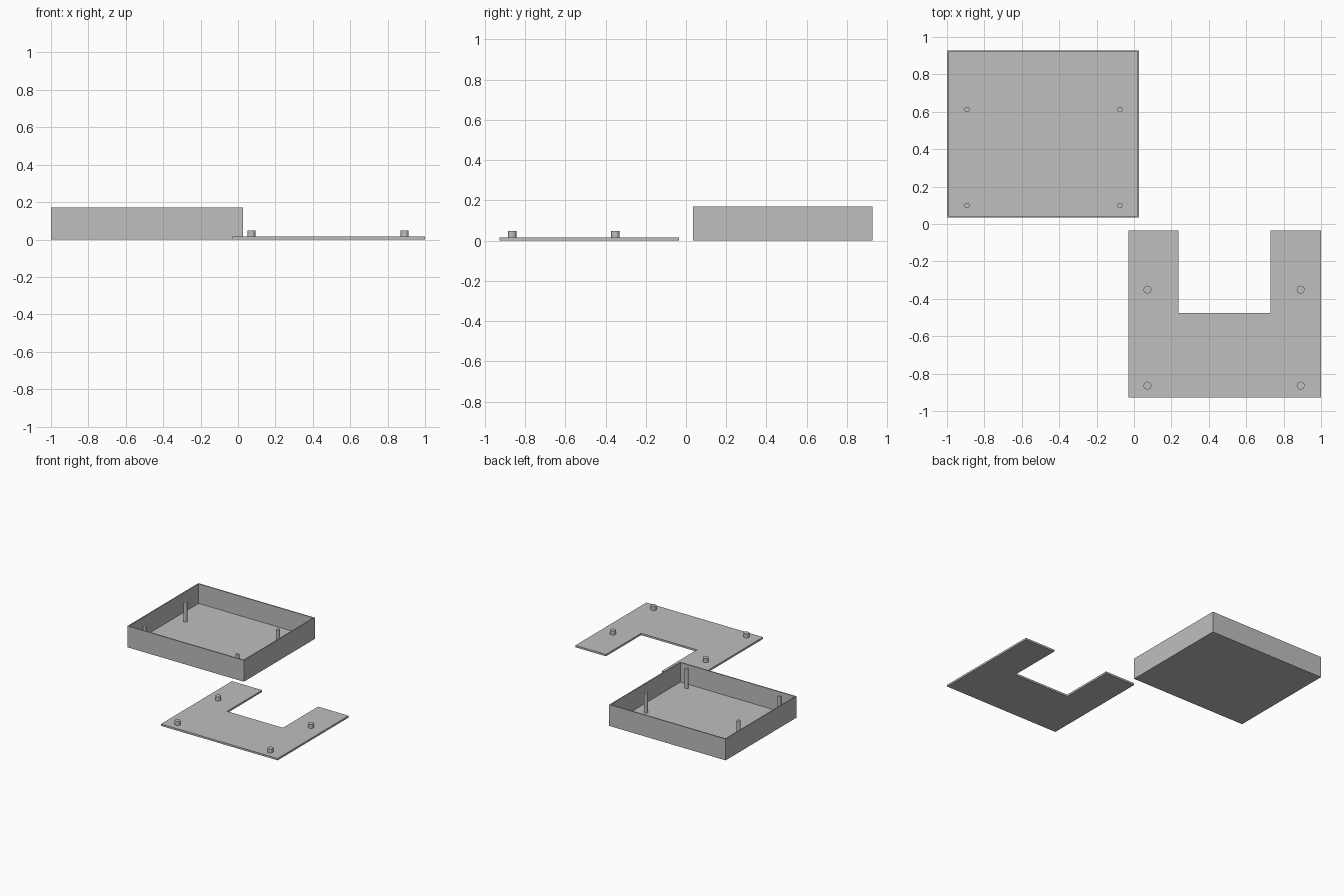
import bpy
import bmesh

if "Cube" in bpy.data.objects:
    bpy.data.objects.remove(bpy.data.objects["Cube"], do_unlink=True)

# One plain grey for every part
grey = bpy.data.materials.new("plain_grey")
grey.use_nodes = True
colour = (0.52, 0.52, 0.52, 1)
grey.diffuse_color = colour
grey.node_tree.nodes["Principled BSDF"].inputs["Base Color"].default_value = colour


def add_object(name, bm):
    bmesh.ops.recalc_face_normals(bm, faces=bm.faces)
    mesh = bpy.data.meshes.new(name)
    bm.to_mesh(mesh)
    bm.free()
    mesh.materials.append(grey)
    obj = bpy.data.objects.new(name, mesh)
    bpy.context.collection.objects.link(obj)
    return obj


def extruded(name, outline, height):
    """Closed prism standing on z = 0."""
    bm = bmesh.new()
    base = bm.faces.new([bm.verts.new((x, y, 0)) for x, y in outline])
    grown = bmesh.ops.extrude_face_region(bm, geom=[base], use_keep_orig=True)
    tops = [v for v in grown["geom"] if isinstance(v, bmesh.types.BMVert)]
    bmesh.ops.translate(bm, verts=tops, vec=(0, 0, height))
    return add_object(name, bm)


def open_tray(name, x0, x1, y0, y1, height, wall, floor):
    """Box whose top face is inset for the rim, then sunk to the floor."""
    bm = bmesh.new()
    bmesh.ops.create_cube(bm, size=1)
    bmesh.ops.scale(bm, verts=bm.verts, vec=(x1 - x0, y1 - y0, height))
    bmesh.ops.translate(bm, verts=bm.verts,
                        vec=((x0 + x1) / 2, (y0 + y1) / 2, height / 2))
    top = max(bm.faces, key=lambda f: f.calc_center_median().z)
    bmesh.ops.inset_region(bm, faces=[top], thickness=wall)
    grown = bmesh.ops.extrude_face_region(bm, geom=[top])
    sunk = [v for v in grown["geom"] if isinstance(v, bmesh.types.BMVert)]
    bmesh.ops.translate(bm, verts=sunk, vec=(0, 0, floor - height))
    if top.is_valid:
        bmesh.ops.delete(bm, geom=[top], context="FACES_ONLY")
    return add_object(name, bm)


def posts(name, xs, ys, radius, z0, z1):
    """Round posts at each corner of a rectangle."""
    for row, y in zip(("front", "back"), ys):
        for side, x in zip(("right", "left"), xs):
            bpy.ops.mesh.primitive_cylinder_add(
                vertices=32, radius=radius, depth=z1 - z0,
                location=(x, y, (z0 + z1) / 2))
            post = bpy.context.object
            post.name = f"{name}_{row}_{side}"
            post.data.materials.append(grey)
            bpy.ops.object.shade_smooth_by_angle()


# Open tray with tall pins reaching the rim
open_tray("tray", -1, 0.028, 0.034, 0.928, 0.17, 0.013, 0.014)
posts("tray_pin", (-0.893, -0.075), (0.099, 0.612), 0.014, 0.01, 0.169)

# Notched cover plate with short bosses
extruded("cover_plate", [
    (-0.03, -0.928), (1, -0.928), (1, -0.034), (0.73, -0.034),
    (0.73, -0.476), (0.237, -0.476), (0.237, -0.034), (-0.03, -0.034)], 0.015)
posts("cover_boss", (0.072, 0.891), (-0.864, -0.351), 0.021, 0.01, 0.047)
